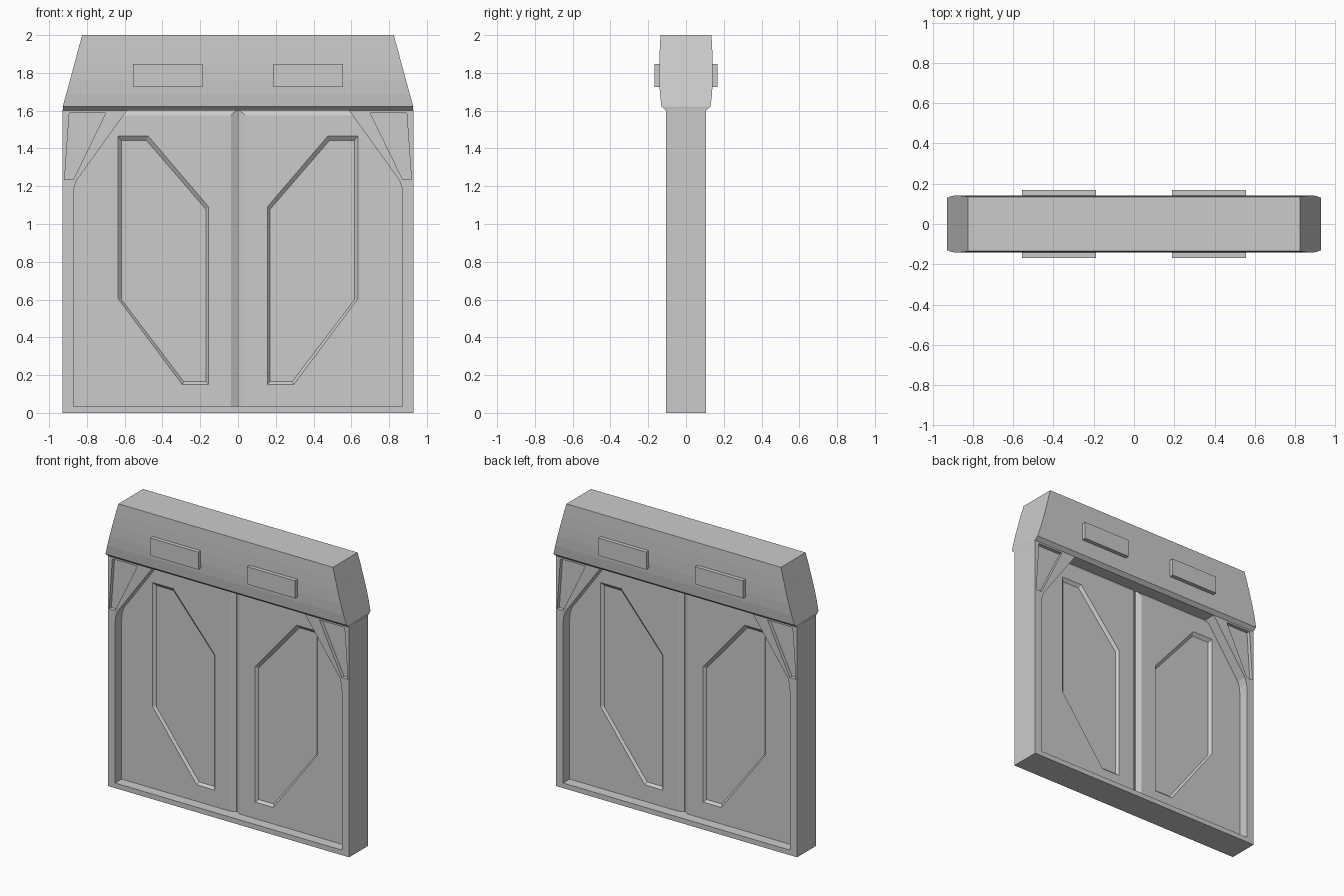
import bpy, bmesh

if "Cube" in bpy.data.objects:
    bpy.data.objects.remove(bpy.data.objects["Cube"])


def loft(name, loops):
    """Closed solid through loops of equal length, capped at both ends."""
    bm = bmesh.new()
    rings = [[bm.verts.new(p) for p in loop] for loop in loops]
    n = len(rings[0])
    for a, b in zip(rings, rings[1:]):
        for i in range(n):
            j = (i + 1) % n
            bm.faces.new((a[i], a[j], b[j], b[i]))
    bm.faces.new(rings[0])
    bm.faces.new(rings[-1])
    bmesh.ops.recalc_face_normals(bm, faces=bm.faces)
    mesh = bpy.data.meshes.new(name)
    bm.to_mesh(mesh)
    bm.free()
    obj = bpy.data.objects.new(name, mesh)
    bpy.context.collection.objects.link(obj)
    return obj


def flat(points, y, sx=1):
    return [(x * sx, y, z) for x, z in points]


def rect(x0, x1, z0, z1):
    return [(x0, z0), (x1, z0), (x1, z1), (x0, z1)]


def cut(target, cutter):
    """Boolean subtraction, applied at once; the cutter is removed."""
    mod = target.modifiers.new("cut", 'BOOLEAN')
    mod.operation, mod.solver, mod.object = 'DIFFERENCE', 'EXACT', cutter
    bpy.context.view_layer.objects.active = target
    bpy.ops.object.modifier_apply(modifier=mod.name)
    bpy.data.objects.remove(cutter)


# Frame: sill, jambs and diagonal corner gussets in one outline
half = [(0.928, 0), (0.928, 1.605), (0.585, 1.605), (0.855, 1.23),
        (0.868, 1.19), (0.872, 1.14), (0.872, 0.035)]
outline = half + [(-x, z) for x, z in reversed(half)]
frame = loft("door_frame", [flat(outline, -0.105), flat(outline, 0.105)])

# Recesses in the gussets
gusset = [(0.893, 1.588), (0.70, 1.588), (0.872, 1.235), (0.918, 1.235)]
for sx in (-1, 1):
    for sy in (-1, 1):
        cut(frame, loft("gusset_cutter", [flat(gusset, sy * 0.08, sx),
                                          flat(gusset, sy * 0.15, sx)]))

# Door leaves: chamfered at the middle and top, with angular sunken panels
FACE = 0.033
face, core = rect(0.038, 0.9, 0.015, 1.575), rect(0.0015, 0.9, 0.015, 1.608)
outer = [(0.635, 1.465), (0.475, 1.465), (0.155, 1.09),
         (0.155, 0.15), (0.295, 0.15), (0.635, 0.605)]
inner = [(0.617, 1.443), (0.485, 1.443), (0.170, 1.078),
         (0.170, 0.165), (0.287, 0.165), (0.617, 0.60)]
for side, sx in (("left", -1), ("right", 1)):
    door = loft(side + "_door", [flat(face, -FACE, sx), flat(core, -0.013, sx),
                                 flat(core, 0.013, sx), flat(face, FACE, sx)])
    for sy in (-1, 1):
        cut(door, loft("panel_cutter", [flat(inner, sy * (FACE - 0.017), sx),
                                        flat(outer, sy * FACE, sx),
                                        flat(outer, sy * 0.09, sx)]))

# Header: tapered ends, gently bowed front and back
section = [(1.60, 0.926, 0.105), (1.622, 0.928, 0.130), (1.69, 0.909, 0.138),
           (1.76, 0.890, 0.141), (1.84, 0.868, 0.141), (1.92, 0.847, 0.139),
           (2.0, 0.825, 0.135)]
loft("header", [[(-x, -y, z), (x, -y, z), (x, y, z), (-x, y, z)]
                for z, x, y in section])

# Raised blocks on the header
block = rect(0.188, 0.556, 1.725, 1.847)
for side, sx in (("left", -1), ("right", 1)):
    for end, sy in (("front", -1), ("back", 1)):
        loft(f"{end}_{side}_block", [flat(block, sy * 0.12, sx),
                                     flat(block, sy * 0.168, sx)])
